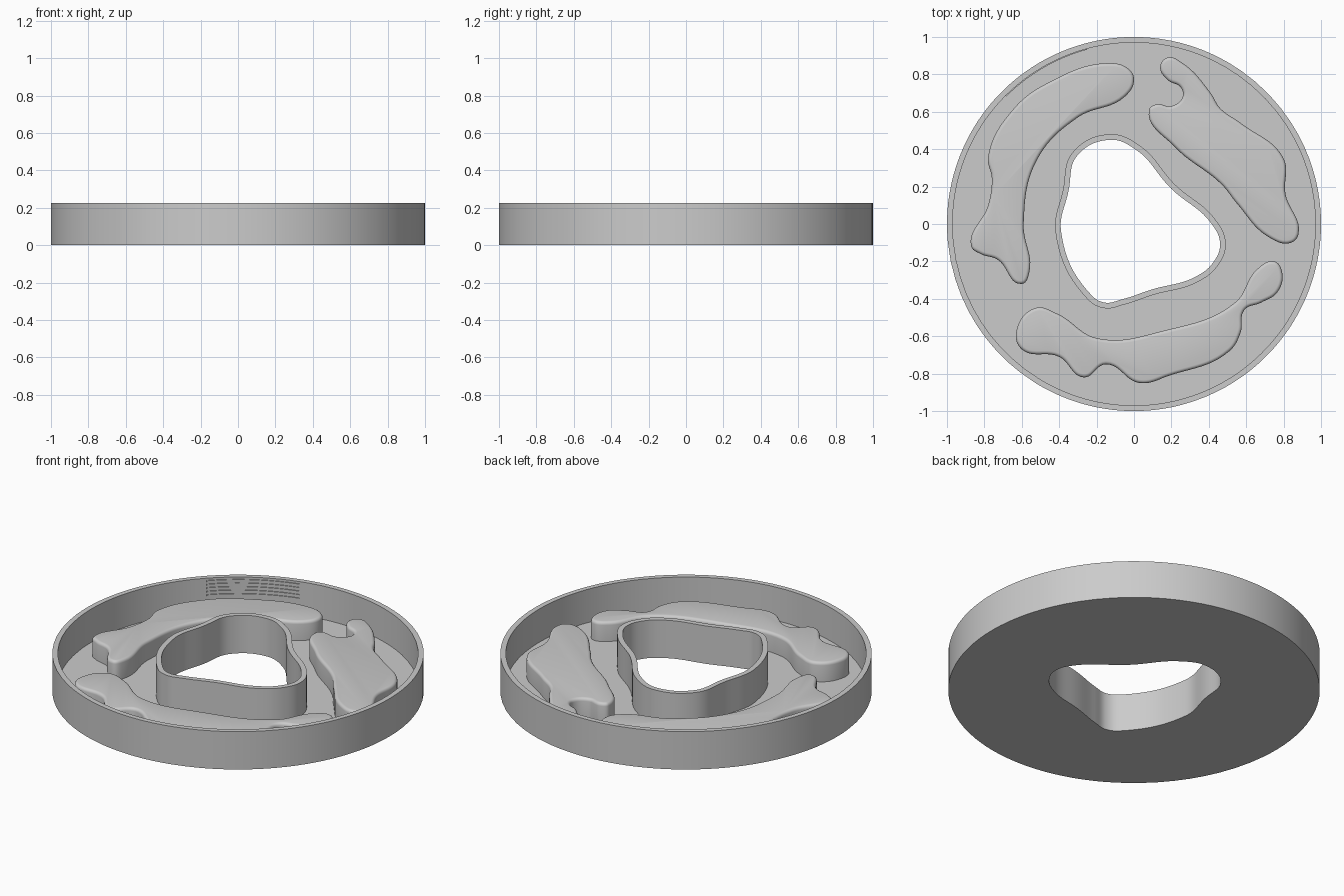
import bpy, bmesh, math
from mathutils import Vector
from mathutils.geometry import interpolate_bezier

cube = bpy.data.objects.get("Cube")
if cube:
    bpy.data.objects.remove(cube, do_unlink=True)

HEIGHT, FLOOR, ISLAND_TOP = .225, .027, .142
WALL, ROUND = .03, .018

grey = bpy.data.materials.new("plain grey")
grey.use_nodes = True
grey.diffuse_color = (.6, .6, .6, 1)
grey.node_tree.nodes["Principled BSDF"].inputs["Base Color"].default_value = grey.diffuse_color


def smooth_outline(points, steps=10):
    """Closed smooth curve through the points, returned counter-clockwise."""
    knots = [Vector(p) for p in points]
    following = knots[1:] + knots[:1]
    previous = knots[-1:] + knots[:-1]
    tangents = [((after - knot).normalized() + (knot - before).normalized()).normalized()
                for before, knot, after in zip(previous, knots, following)]
    outline = []
    for start, end, leave, arrive in zip(knots, following, tangents, tangents[1:] + tangents[:1]):
        reach = (end - start).length * .38
        curve = interpolate_bezier(start, start + leave * reach, end - arrive * reach, end, steps + 1)
        outline += [p.to_2d() for p in curve[:-1]]
    area = sum(p.cross(q) for p, q in zip(outline, outline[1:] + outline[:1]))
    return outline if area > 0 else outline[::-1]


def inset(loop, distance):
    """Move a counter-clockwise outline inwards."""
    moved = []
    for before, point, after in zip(loop[-1:] + loop[:-1], loop, loop[1:] + loop[:1]):
        along = (after - before).normalized()
        moved.append(point + Vector((-along.y, along.x)) * distance)
    return moved


def build(name, layers, closed=False):
    """Join (outline, z) layers with quads; cap the ends, or close the last to the first."""
    bm = bmesh.new()
    rings = [[bm.verts.new((p.x, p.y, z)) for p in loop] for loop, z in layers]
    pairs = list(zip(rings, rings[1:]))
    if closed:
        pairs.append((rings[-1], rings[0]))
    else:
        bm.faces.new(rings[0][::-1])
        bm.faces.new(rings[-1])
    for low, high in pairs:
        for i in range(len(low)):
            bm.faces.new((low[i - 1], low[i], high[i], high[i - 1]))
    bmesh.ops.recalc_face_normals(bm, faces=bm.faces[:])
    mesh = bpy.data.meshes.new(name)
    bm.to_mesh(mesh)
    bm.free()
    mesh.materials.append(grey)
    mesh.shade_smooth()
    mesh.set_sharp_from_angle(angle=math.radians(35))
    bpy.context.collection.objects.link(bpy.data.objects.new(name, mesh))


def build_island(name, points):
    """Raised island whose top edge is a quarter round."""
    outline = smooth_outline(points)
    layers = [(outline, FLOOR)]
    for step in range(5):
        angle = math.pi / 2 * step / 4
        layers.append((inset(outline, ROUND * (1 - math.cos(angle))),
                       ISLAND_TOP - ROUND * (1 - math.sin(angle))))
    build(name, layers)


def arc(radius):
    """Short arc on the left-hand back part of the rim."""
    angles = [math.radians(degrees) for degrees in range(105, 136)]
    return [Vector((math.cos(a), math.sin(a))) * radius for a in angles]


# Tray: round rim, flat floor and a raised wall around the wavy central hole
collar = smooth_outline([
    (-.13, .48), (-.33, .38), (-.38, .18), (-.42, -.04), (-.25, -.4), (-.16, -.45),
    (-.05, -.43), (.1, -.38), (.34, -.31), (.45, -.22), (.49, -.1), (.43, .03),
    (.22, .21), (.03, .42)])
hole = inset(collar, WALL)
rim = [p.normalized() for p in collar]
rim_inside = [p * (1 - WALL) for p in rim]
build("tray", [
    (rim, 0), (rim, HEIGHT), (rim_inside, HEIGHT), (rim_inside, FLOOR),
    (collar, FLOOR), (collar, HEIGHT), (hole, HEIGHT), (hole, 0)], closed=True)

# Three raised islands around the collar
build_island("left_back_island", [
    (0, .77), (-.03, .83), (-.14, .86), (-.45, .76), (-.64, .62), (-.78, .36),
    (-.76, .24), (-.78, .1), (-.87, -.12), (-.82, -.16), (-.73, -.19), (-.6, -.32),
    (-.56, -.26), (-.59, 0), (-.52, .34), (-.3, .57), (-.05, .68)])
build_island("right_back_island", [
    (.14, .84), (.18, .89), (.26, .86), (.41, .7), (.46, .62), (.57, .54), (.8, .35),
    (.81, .16), (.88, -.05), (.84, -.1), (.72, -.07), (.55, .11), (.47, .21),
    (.22, .41), (.08, .61), (.12, .64), (.2, .63), (.26, .68), (.25, .73), (.18, .77)])
build_island("front_island", [
    (.79, -.25), (.75, -.2), (.66, -.24), (.54, -.42), (.16, -.57), (-.2, -.61),
    (-.41, -.48), (-.53, -.45), (-.63, -.58), (-.6, -.67), (-.4, -.71), (-.27, -.82),
    (-.15, -.75), (.03, -.85), (.19, -.81), (.51, -.68), (.57, -.58), (.59, -.46),
    (.68, -.42), (.77, -.36)])

# Fine ridges on the inside of the rim
ridge = arc(.975) + arc(.965)[::-1]
for row in range(5):
    z = .12 + row * .021
    build(f"rim_ridge_{row + 1}", [(ridge, z), (ridge, z + .008)])
